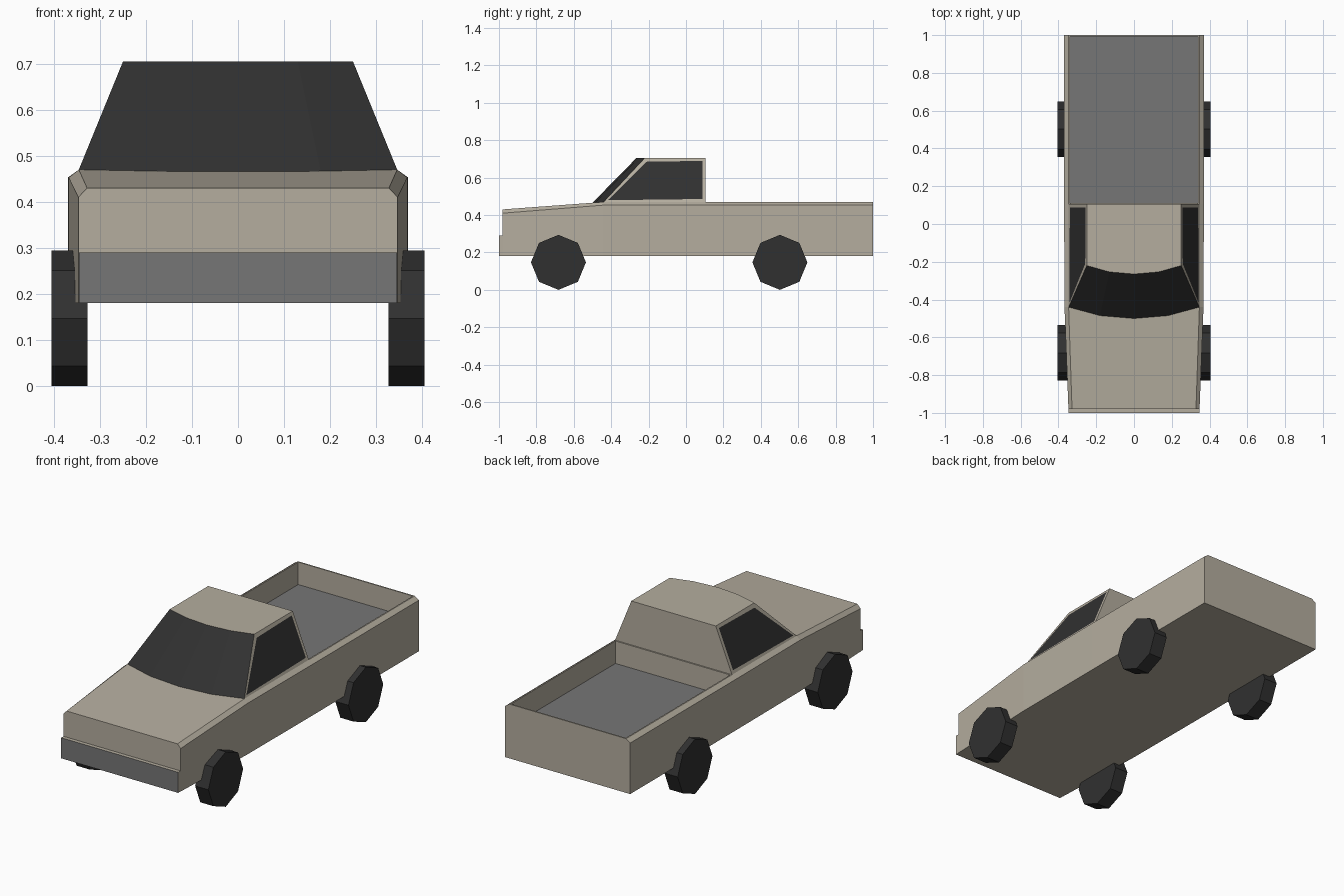
import bpy, bmesh, math
from mathutils import Matrix

if "Cube" in bpy.data.objects:
    bpy.data.objects.remove(bpy.data.objects["Cube"])


def material(name, r, g, b):
    m = bpy.data.materials.new(name)
    m.diffuse_color = (r, g, b, 1)
    m.use_nodes = True
    m.node_tree.nodes["Principled BSDF"].inputs["Base Color"].default_value = m.diffuse_color
    return m


PAINT = material("beige paint", 0.46, 0.42, 0.345)
DARK = material("dark glass and rubber", 0.03, 0.03, 0.03)
GREY = material("grey trim", 0.18, 0.18, 0.18)


def finish(bm, name, mats):
    me = bpy.data.meshes.new(name)
    bm.to_mesh(me)
    bm.free()
    for m in mats:
        me.materials.append(m)
    ob = bpy.data.objects.new(name, me)
    bpy.context.collection.objects.link(ob)
    return ob


def loft(bm, rings):
    """Skin closed rings and cap both ends."""
    rows = [[bm.verts.new(p) for p in ring] for ring in rings]
    n = len(rows[0])
    for a, b in zip(rows, rows[1:]):
        for i in range(n):
            j = (i + 1) % n
            bm.faces.new((a[i], a[j], b[j], b[i]))
    bm.faces.new(rows[0])
    bm.faces.new(rows[-1])
    bmesh.ops.recalc_face_normals(bm, faces=bm.faces)
    bm.normal_update()


FLOOR, SILL, ROOF, CAB_BACK = 0.18, 0.47, 0.705, 0.105

# Body: chamfered section lofted front to back, tapering at the hood
stations = [  # y, half width, shoulder z, top half width, top z
    (-0.98, 0.347, 0.41, 0.328, 0.43),
    (-0.44, 0.368, 0.453, 0.346, SILL),
    (CAB_BACK, 0.37, 0.453, 0.346, SILL),
    (1.0, 0.37, 0.453, 0.346, SILL),
]
bm = bmesh.new()
rings = []
for y, w, zs, wt, zt in stations:
    half = [(w, FLOOR), (w, zs), (wt, zt)]
    rings.append([(x, y, z) for x, z in half] + [(-x, y, z) for x, z in reversed(half)])
loft(bm, rings)
# Cargo bed: inset the rear top face and sink it
bed = next(f for f in bm.faces if f.normal.z > 0.99 and f.calc_center_median().y > 0.3)
bmesh.ops.inset_individual(bm, faces=[bed], thickness=0.01)
walls = bmesh.ops.extrude_discrete_faces(bm, faces=[bed])["faces"]
bed = walls[0]
bmesh.ops.translate(bm, verts=bed.verts, vec=(0, 0, -0.12))
bed.material_index = 1
finish(bm, "body_with_bed", [PAINT, GREY])

# Cab: base and roof outlines with a curved front
bow = [(-1, 0), (-0.52, 0.75), (0, 1), (0.52, 0.75), (1, 0)]


def outline(half_w, y0, depth, z):
    pts = [(u * half_w, y0 - k * depth, z) for u, k in bow]
    pts += [(half_w, CAB_BACK, z), (-half_w, CAB_BACK, z)]
    return pts


bm = bmesh.new()
base = [(x, y, z + min(0, (y + 0.44) * 0.074)) for x, y, z in outline(0.346, -0.44, 0.06, SILL)]
loft(bm, [base, outline(0.25, -0.22, 0.045, ROOF)])
for f in bm.faces:  # windscreen faces look forward
    if f.normal.y < -0.3:
        f.material_index = 1
sides = [f for f in bm.faces if abs(f.normal.x) > 0.8]
bmesh.ops.inset_individual(bm, faces=sides, thickness=0.024)
for f in sides:
    f.material_index = 1
finish(bm, "cab", [PAINT, DARK])

# Front bumper: only its front face is grey
bm = bmesh.new()
bmesh.ops.create_cube(bm, size=1, matrix=Matrix.Translation((0, -0.985, 0.235)) @ Matrix.Diagonal((0.692, 0.03, 0.11, 1)))
bm.normal_update()
for f in bm.faces:
    f.material_index = int(f.normal.y < -0.9)
finish(bm, "front_bumper", [PAINT, GREY])

# Wheels: eight-sided drums
for end, y in (("front", -0.682), ("rear", 0.502)):
    for side, s in (("right", 1), ("left", -1)):
        bm = bmesh.new()
        bmesh.ops.create_cone(
            bm, cap_ends=True, segments=8, radius1=0.147, radius2=0.147, depth=0.078,
            matrix=Matrix.Translation((s * 0.366, y, 0.147)) @ Matrix.Rotation(math.pi / 2, 4, "Y"))
        finish(bm, f"{end}_{side}_wheel", [DARK])
